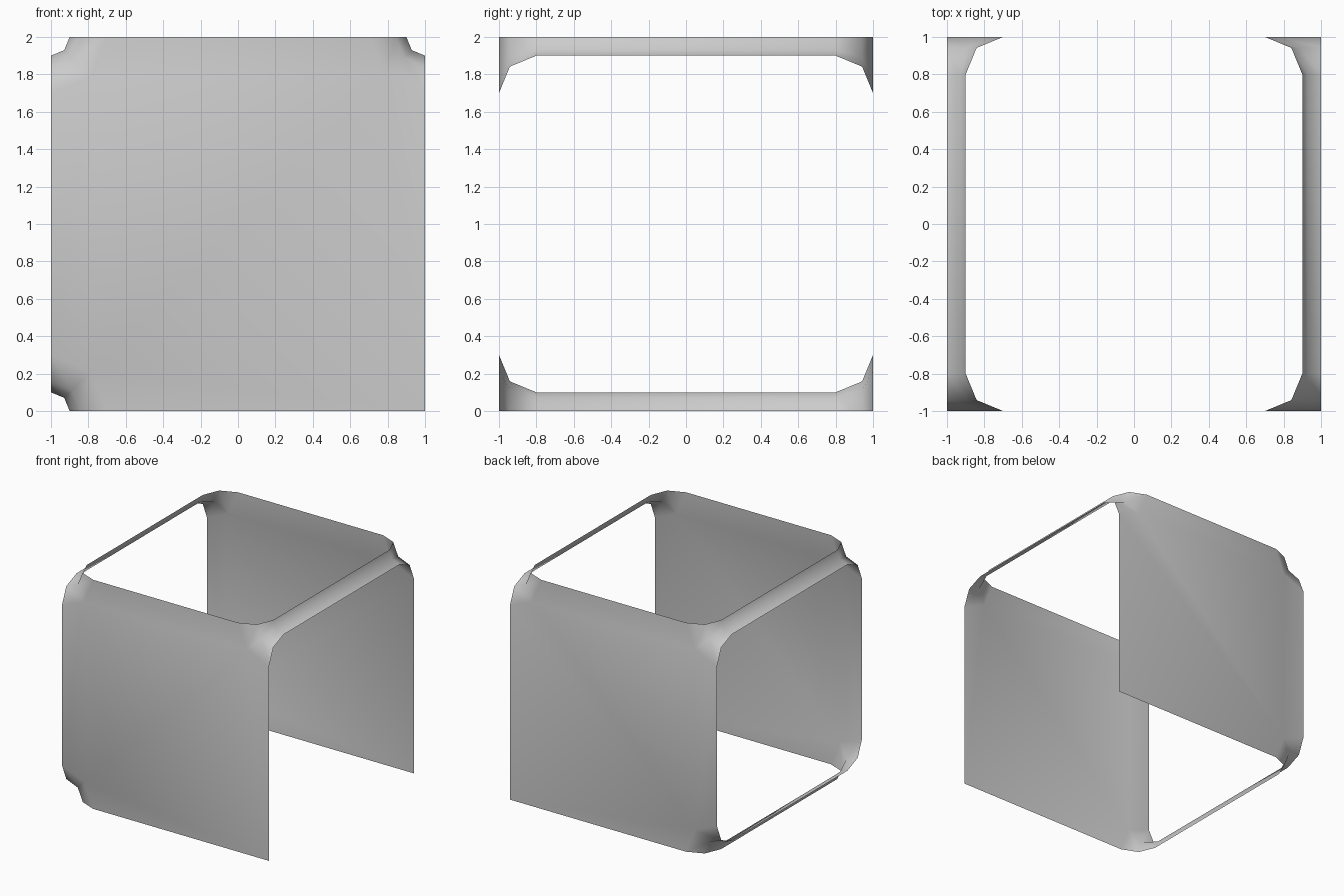
import bpy, bmesh
from math import sin, cos, pi

if "Cube" in bpy.data.objects:
    bpy.data.objects.remove(bpy.data.objects["Cube"])

R = 0.2    # fillet radius between rail and panel
RAIL = 0.1 # rail scoop radius
S = 2      # segments per quarter turn

# Rail radius along y: flares into both panels
flare = [(-0.8 - R * cos(i * pi / 2 / S), RAIL + R - R * sin(i * pi / 2 / S))
         for i in range(S + 1)]
path = flare + [(-y, r) for y, r in reversed(flare)]

bm = bmesh.new()
panel_rims = {-1: [], 1: []}

# Corners in order round the panel: x, z, start angle of the scoop, has a rail
corners = [(-1, 0, pi / 2, True), (-1, 2, 0, True),
           (1, 2, -pi / 2, True), (1, 0, 0, False)]

for cx, cz, start, has_rail in corners:
    if not has_rail:
        for side in (-1, 1):
            panel_rims[side].append(bm.verts.new((cx, side, cz)))
        continue
    # Concave rail swept front to back
    rings = []
    for y, r in path:
        angles = [start - i * pi / 2 / S for i in range(S + 1)]
        rings.append([bm.verts.new((cx + r * cos(a), y, cz + r * sin(a)))
                      for a in angles])
    for a, b in zip(rings, rings[1:]):
        for i in range(S):
            bm.faces.new((a[i], a[i + 1], b[i + 1], b[i]))
    # Keep a consistent direction round the panel outline
    flip = -1 if cx * (cz - 1) < 0 else 1
    for side, ring in ((-1, rings[0]), (1, rings[-1])):
        def turn(v):
            dx, dz = v.co.x, v.co.z - 1
            from_prev = {(-1, 0): -dz * -1, (-1, 2): dx, (1, 2): -dz}[(cx, cz)]
            return from_prev
        panel_rims[side] += sorted(ring, key=turn)

# Front and back panels
for rim in panel_rims.values():
    bm.faces.new(rim)

bmesh.ops.recalc_face_normals(bm, faces=bm.faces)
mesh = bpy.data.meshes.new("open_box_frame")
bm.to_mesh(mesh)
bm.free()
for p in mesh.polygons:
    p.use_smooth = True
obj = bpy.data.objects.new("open_box_frame", mesh)
bpy.context.collection.objects.link(obj)
